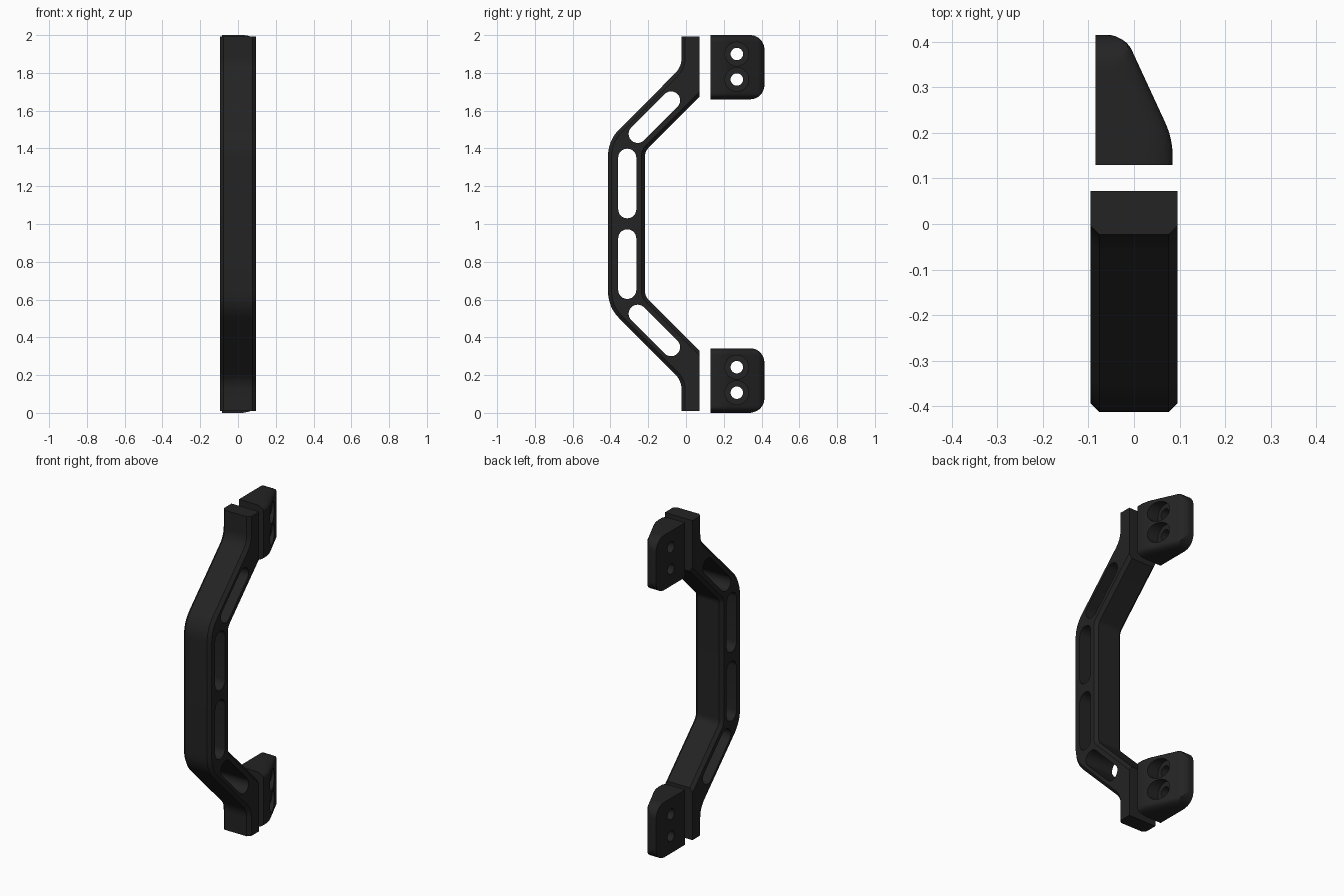
import bpy, bmesh, math
from mathutils import Vector

if "Cube" in bpy.data.objects:
    bpy.data.objects.remove(bpy.data.objects["Cube"])

black = bpy.data.materials.new("matte black")
black.diffuse_color = (0.017, 0.017, 0.017, 1)
black.use_nodes = True
black.node_tree.nodes["Principled BSDF"].inputs["Base Color"].default_value = black.diffuse_color


def rounded(points, steps=6):
    """Round each (a, b, tangent_length) corner of a closed outline."""
    out = []
    for i, (a, b, t) in enumerate(points):
        p = Vector((a, b))
        if t == 0:
            out.append(p)
            continue
        q = p + (Vector(points[i - 1][:2]) - p).normalized() * t
        r = p + (Vector(points[(i + 1) % len(points)][:2]) - p).normalized() * t
        for k in range(steps + 1):
            s = k / steps
            out.append(q * (1 - s) ** 2 + p * 2 * s * (1 - s) + r * s * s)
    return out


def slot(a, b, radius, n=12):
    """Capsule outline between two centres (a circle when they coincide)."""
    a, b = Vector(a), Vector(b)
    d = b - a
    base = math.atan2(d.y, d.x) - math.pi / 2
    pts = []
    for centre, start in ((b, base), (a, base + math.pi)):
        for k in range(n + (0 if a == b else 1)):
            t = start + math.pi * k / n
            pts.append(centre + Vector((math.cos(t), math.sin(t))) * radius)
    return pts


def loft(name, rings, bevel_rule=None, width=0.02, triangulate=False):
    """Skin equal-length rings, cap both ends, bevel the edges a rule picks."""
    bm = bmesh.new()
    rows = [[bm.verts.new(p) for p in ring] for ring in rings]
    bm.faces.new(rows[0])
    bm.faces.new(rows[-1])
    for low, high in zip(rows, rows[1:]):
        for i in range(len(low)):
            j = (i + 1) % len(low)
            bm.faces.new((low[i], low[j], high[j], high[i]))
    bmesh.ops.recalc_face_normals(bm, faces=bm.faces)
    if bm.calc_volume(signed=True) < 0:
        bmesh.ops.reverse_faces(bm, faces=bm.faces)
    if bevel_rule:
        edges = [e for e in bm.edges if bevel_rule(e.verts[0].co, e.verts[1].co)]
        bmesh.ops.bevel(bm, geom=edges, offset=width, segments=1,
                        profile=0.5, affect='EDGES')
    if triangulate:
        bmesh.ops.triangulate(bm, faces=bm.faces)
    mesh = bpy.data.meshes.new(name)
    bm.to_mesh(mesh)
    bm.free()
    mesh.materials.append(black)
    obj = bpy.data.objects.new(name, mesh)
    bpy.context.collection.objects.link(obj)
    return obj


def prism(name, outline, axis, lo, hi, bevel_rule=None, width=0.02):
    """Extrude an outline along the x or y axis."""
    place = {"x": lambda p, h: (h, p[0], p[1]),
             "y": lambda p, h: (p[0], h, p[1])}[axis]
    return loft(name, [[place(p, h) for p in outline] for h in (lo, hi)],
                bevel_rule, width)


def select(obj):
    bpy.ops.object.select_all(action='DESELECT')
    obj.select_set(True)
    bpy.context.view_layer.objects.active = obj


def cut(obj, tool):
    mod = obj.modifiers.new("cut", 'BOOLEAN')
    mod.operation, mod.object, mod.solver = 'DIFFERENCE', tool, 'EXACT'
    select(obj)
    bpy.ops.object.modifier_apply(modifier=mod.name)
    bpy.data.objects.remove(tool)


MID = 1.001  # mirror height of the handle

# Handle outline (y, height above the middle, rounding), upper half then mirrored
upper = [(-0.413, 0.441, 0.085), (-0.023, 0.831, 0.05), (-0.023, 0.992, 0),
         (0.072, 0.992, 0), (0.072, 0.672, 0), (-0.217, 0.383, 0.025)]
outline = ([(y, MID + h, r) for y, h, r in upper]
           + [(y, MID - h, r) for y, h, r in reversed(upper)])


def long_edge(a, b):
    return (abs(a.x - b.x) < 1e-4 and abs(a.z - b.z) > 1e-4
            and min(a.y, b.y) < 0.07)


handle = prism("handle", rounded(outline), "x", -0.095, 0.095, long_edge, 0.019)

# Lightening slots and blind mounting holes
for s in (1, -1):
    for a, b in (((-0.311, 0.077), (-0.311, 0.35)),
                 ((-0.256, 0.476), (-0.079, 0.653))):
        cut(handle, prism("slot_cutter", slot((a[0], MID + s * a[1]),
                          (b[0], MID + s * b[1]), 0.048), "x", -0.2, 0.2))
    for h in (0.765, 0.9):
        c = (0, MID + s * h)
        cut(handle, prism("hole_cutter", slot(c, c, 0.025, 8), "y", 0.02, 0.1))

# Wedge clamp plan (x, y, rounding), with extra points along the slope
slope = [(0.085 - 0.097 * s, 0.187 + 0.21 * s, 0)
         for s in (0.25, 0.35, 0.45, 0.55, 0.65, 0.75, 0.85)]
wedge = rounded([(-0.085, 0.13, 0), (0.085, 0.13, 0), (0.085, 0.187, 0.04)]
                + slope + [(-0.012, 0.397, 0.018), (-0.045, 0.415, 0.014),
                           (-0.085, 0.415, 0)])
CORNER, ROLL_X, ROLL_Z, STEPS = 0.075, 0.06, 0.028, 9


def clamp_ring(h, z):
    """Plan section at depth h below an end face, placed at height z."""
    y_max = 0.415 - CORNER + math.sqrt(max(0, CORNER ** 2 - (CORNER - h) ** 2))
    u = max(0, 1 - h / ROLL_Z)
    roll = ROLL_X * (1 - math.sqrt(1 - u * u))
    return [(p.x - min(roll, 0.5 * (p.x + 0.085)), min(p.y, y_max), z)
            for p in wedge]


# Clamps behind each end, with rounded rear corners and rolled outer edges
depths = [CORNER * (1 - math.cos(math.pi / 2 * k / STEPS))
          for k in range(STEPS + 1)]
parts = [handle]
for name, z in (("lower_clamp", 0.002), ("upper_clamp", 1.66)):
    top = z + 0.34
    rings = ([clamp_ring(h, z + h) for h in depths]
             + [clamp_ring(h, top - h) for h in reversed(depths)])
    clamp = loft(name, rings, triangulate=True)
    # Counterbored bolt holes
    for h in (0.105, 0.24):
        c = (0.269, z + h)
        cut(clamp, prism("bore_cutter", slot(c, c, 0.063), "x", 0.0, 0.2))
        cut(clamp, prism("bolt_cutter", slot(c, c, 0.033), "x", -0.2, 0.2))
    parts.append(clamp)

# Rest the lowest point on the ground
for obj in parts:
    for v in obj.data.vertices:
        v.co.z = max(0.0, v.co.z - 0.002 * (v.co.z < 0.0021))
    select(obj)
    bpy.ops.object.shade_smooth_by_angle(angle=math.radians(28))
